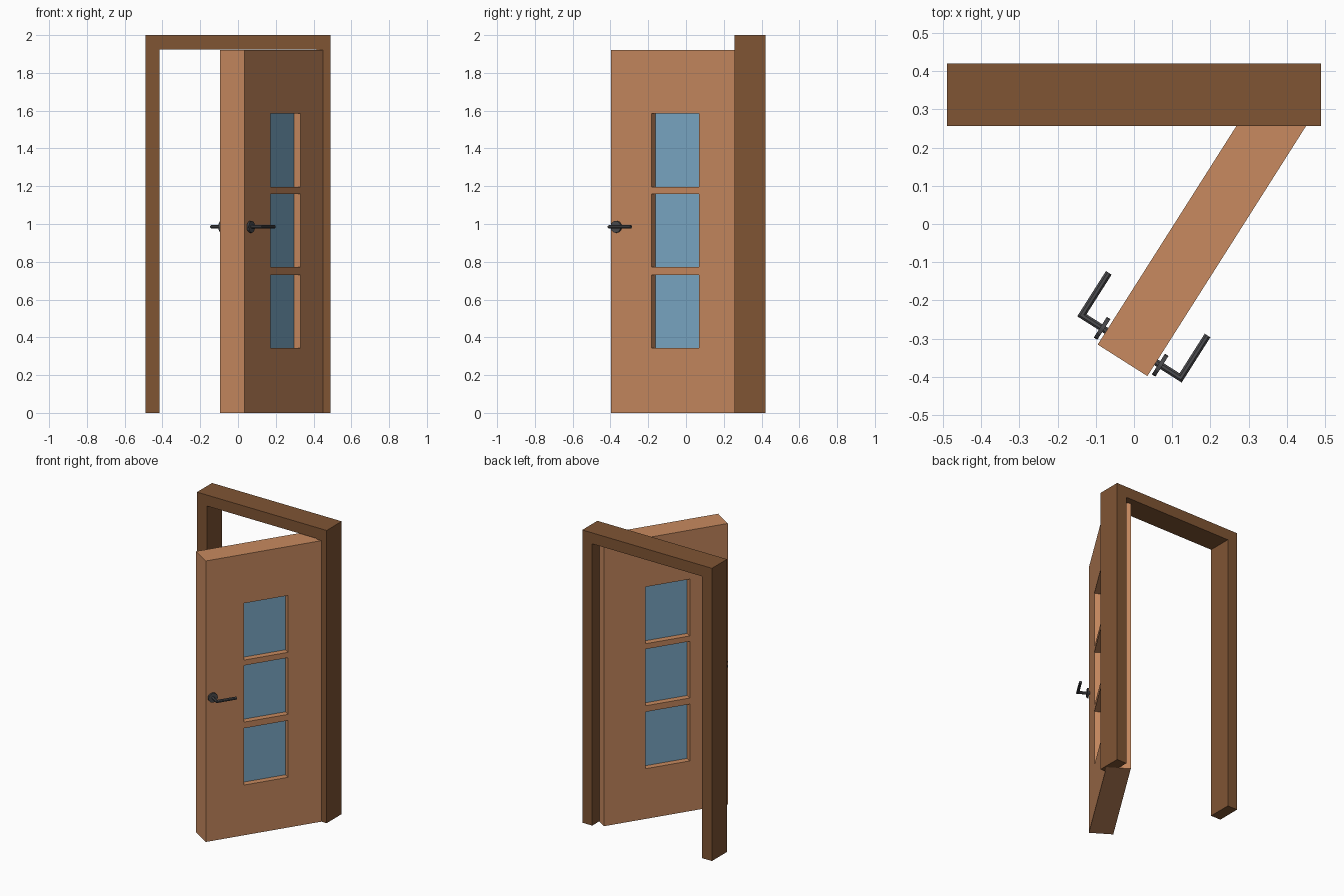
import bpy, bmesh, math
from mathutils import Matrix, Vector

if "Cube" in bpy.data.objects:
    bpy.data.objects.remove(bpy.data.objects["Cube"])


def material(name, rgb):
    m = bpy.data.materials.new(name)
    m.diffuse_color = (*rgb, 1)
    m.use_nodes = True
    m.node_tree.nodes["Principled BSDF"].inputs["Base Color"].default_value = m.diffuse_color
    return m


WOOD_DARK = material("dark_wood", (0.215, 0.09, 0.034))
WOOD_LIGHT = material("light_wood", (0.58, 0.255, 0.115))
GLASS = material("glass", (0.2, 0.4, 0.57))
METAL = material("dark_metal", (0.07, 0.07, 0.075))

# Open leaf: local x runs from the latch edge to the hinge, y through the thickness
WIDTH, THICK, HEIGHT = 0.83, 0.154, 1.92
LEAF = Matrix.Translation((0.035, -0.398, 0)) @ Matrix.Rotation(math.radians(57.6), 4, 'Z')


def finish(name, bm, mat, matrix=Matrix()):
    bmesh.ops.recalc_face_normals(bm, faces=bm.faces)
    mesh = bpy.data.meshes.new(name)
    bm.to_mesh(mesh)
    bm.free()
    mesh.materials.append(mat)
    obj = bpy.data.objects.new(name, mesh)
    obj.matrix_world = matrix
    bpy.context.collection.objects.link(obj)
    return obj


def extrude_y(bm, depth):
    ret = bmesh.ops.extrude_face_region(bm, geom=bm.faces[:])
    verts = [g for g in ret["geom"] if isinstance(g, bmesh.types.BMVert)]
    bmesh.ops.translate(bm, verts=verts, vec=(0, depth, 0))


# Door frame: U profile extruded through the wall
bm = bmesh.new()
profile = [(-0.49, 0), (-0.49, 2), (0.49, 2), (0.49, 0),
           (0.415, 0), (0.415, 1.925), (-0.415, 1.925), (-0.415, 0)]
bm.faces.new([bm.verts.new((x, 0.257, z)) for x, z in profile])
extrude_y(bm, 0.163)
finish("door_frame", bm, WOOD_DARK)

# Door leaf: grid of cells with the window cells left open
xs = [0, 0.255, 0.553, WIDTH]
zs = [0, 0.343, 0.731, 0.773, 1.16, 1.197, 1.585, HEIGHT]
bm = bmesh.new()
grid = [[bm.verts.new((x, 0, z)) for z in zs] for x in xs]
windows = [1, 3, 5]
for i in range(len(xs) - 1):
    for j in range(len(zs) - 1):
        if not (i == 1 and j in windows):
            bm.faces.new((grid[i][j], grid[i + 1][j], grid[i + 1][j + 1], grid[i][j + 1]))
extrude_y(bm, THICK)
bmesh.ops.dissolve_limit(bm, angle_limit=0.01, verts=bm.verts, edges=bm.edges)
finish("door_leaf", bm, WOOD_LIGHT, LEAF)

# Glass panes, recessed on both sides
RECESS = 0.041
for n, j in enumerate(windows):
    bm = bmesh.new()
    corners = [(xs[1], zs[j]), (xs[2], zs[j]), (xs[2], zs[j + 1]), (xs[1], zs[j + 1])]
    bm.faces.new([bm.verts.new((x, RECESS, z)) for x, z in corners])
    extrude_y(bm, THICK - 2 * RECESS)
    finish(f"glass_pane_{n + 1}", bm, GLASS, LEAF)


def handle(side, matrix):
    # Rosette
    bm = bmesh.new()
    bmesh.ops.create_cone(bm, cap_ends=True, segments=12, radius1=0.032, radius2=0.032, depth=0.011,
                          matrix=Matrix.Translation((0.042, -0.013, 0.985)) @ Matrix.Rotation(math.pi / 2, 4, 'X'))
    finish(side + "_handle_rosette", bm, METAL, matrix)
    # L-shaped lever: stem, mitred corner, grip
    bm = bmesh.new()
    r, sides, s0, n1, s1 = 0.0095, 8, 0.0425, -0.076, 0.174
    rings = [[], [], []]
    for k in range(sides):
        a = 2 * math.pi * (k + 0.5) / sides
        c, z = r * math.cos(a), 0.985 + r * math.sin(a)
        for ring, co in zip(rings, [(s0 + c, 0, z), (s0 + c, n1 + c, z), (s1, n1 + c, z)]):
            ring.append(bm.verts.new(co))
    for a, b in zip(rings, rings[1:]):
        for k in range(sides):
            m = (k + 1) % sides
            bm.faces.new((a[k], a[m], b[m], b[k]))
    bm.faces.new(rings[0])
    bm.faces.new(rings[-1])
    finish(side + "_handle_lever", bm, METAL, matrix)


# Handles on both faces; the second is reflected through the leaf's mid-plane
handle("front", LEAF)
handle("back", LEAF)
for obj in bpy.data.objects:
    if obj.name.startswith("back_handle"):
        obj.data.transform(Matrix.Translation((0, THICK, 0)) @ Matrix.Scale(-1, 4, Vector((0, 1, 0))))
        obj.data.flip_normals()
